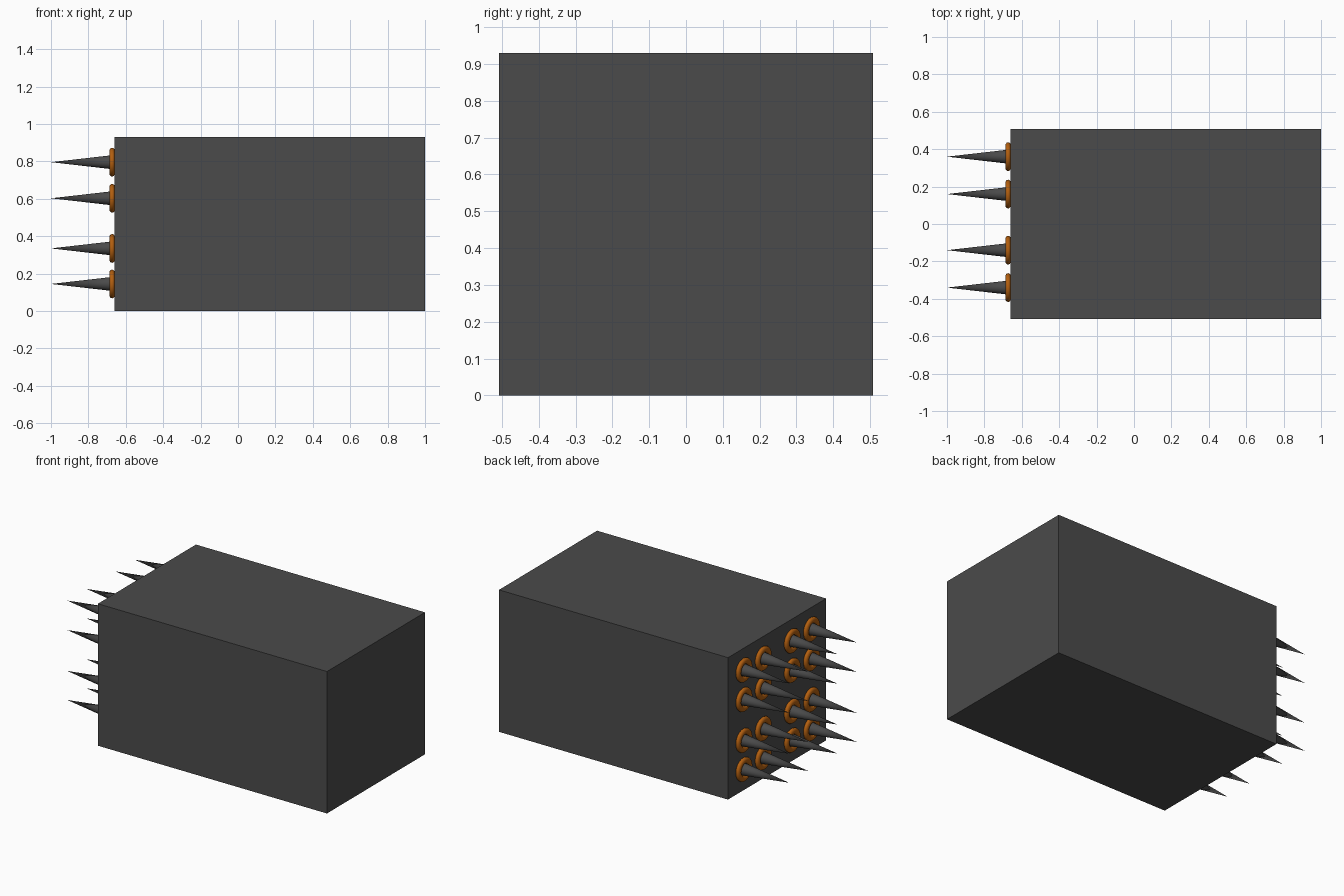
import bpy, math

if "Cube" in bpy.data.objects:
    bpy.data.objects.remove(bpy.data.objects["Cube"])

def material(name, rgb):
    m = bpy.data.materials.new(name)
    m.diffuse_color = (*rgb, 1)
    m.use_nodes = True
    m.node_tree.nodes["Principled BSDF"].inputs["Base Color"].default_value = m.diffuse_color
    return m

dark = material("dark grey", (0.07, 0.07, 0.07))
orange = material("burnt orange", (0.45, 0.115, 0.005))

def finish(name, mat, smooth=True):
    ob = bpy.context.object
    ob.name = name
    ob.data.materials.append(mat)
    if smooth:
        bpy.ops.object.shade_smooth_by_angle(angle=math.radians(40))
    return ob

FACE = -0.66  # x of the spiked end

# Main block
bpy.ops.mesh.primitive_cube_add(size=1, location=((1 + FACE) / 2, 0, 0.465))
bpy.context.object.scale = (1 - FACE, 1.015, 0.93)
finish("block", dark, False)

# Grid of spikes, each with a collar ring at its base
turn = (0, -math.pi / 2, 0)
for i, y in enumerate((-0.34, -0.14, 0.16, 0.36)):
    for j, z in enumerate((0.145, 0.335, 0.603, 0.796)):
        bpy.ops.mesh.primitive_cone_add(vertices=32, radius1=0.04, radius2=0, depth=0.35,
                                        location=(-0.825, y, z), rotation=turn)
        finish(f"spike_{i}_{j}", dark)
        bpy.ops.mesh.primitive_torus_add(major_segments=40, minor_segments=12,
                                         major_radius=0.058, minor_radius=0.019,
                                         location=(-0.673, y, z), rotation=turn)
        bpy.context.object.scale = (1, 1, 0.8)
        finish(f"collar_{i}_{j}", orange)
